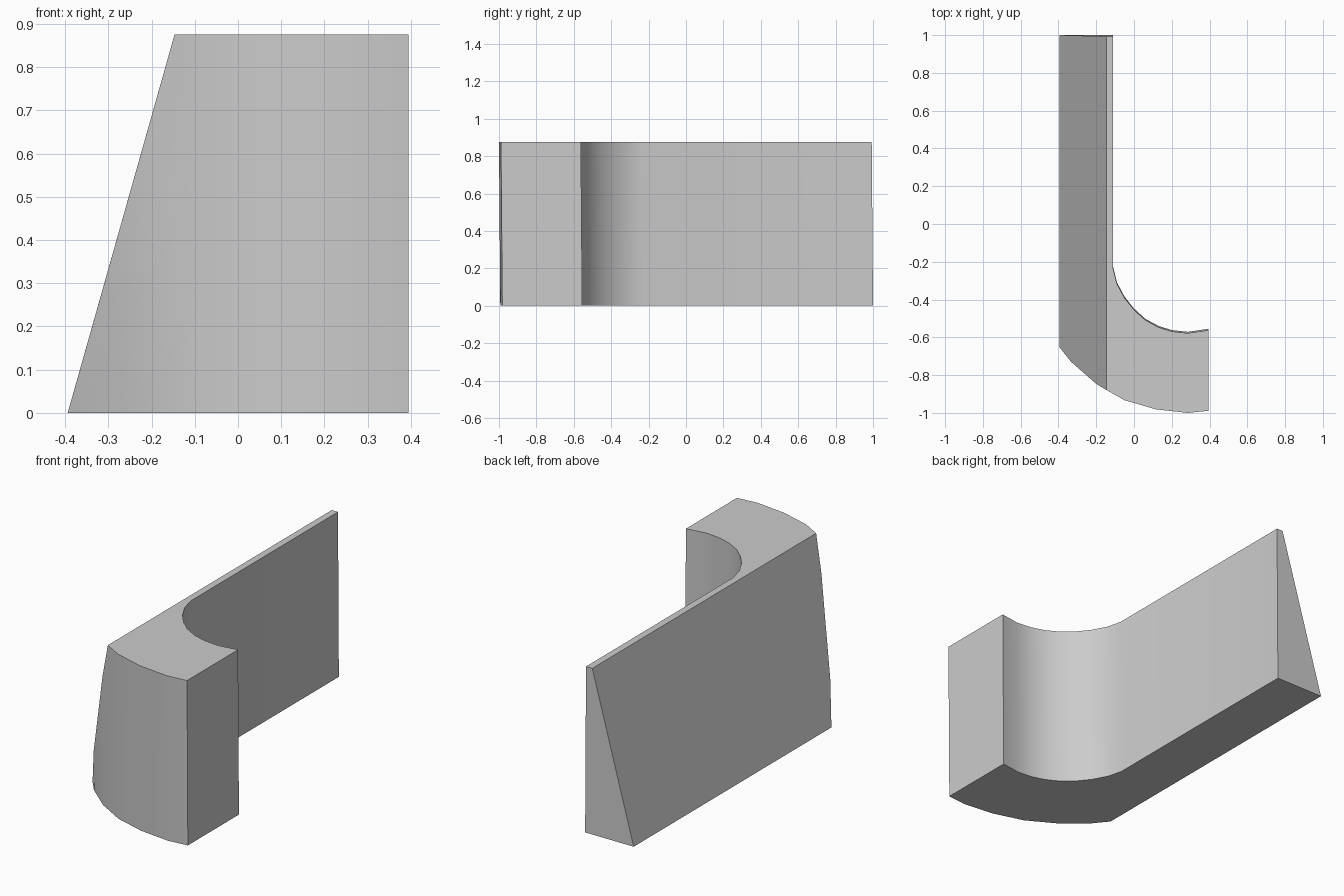
import bpy
import bmesh
from math import radians
from mathutils import Matrix, Vector

cube = bpy.data.objects.get("Cube")
if cube:
    bpy.data.objects.remove(cube)

HEIGHT = 0.875
LEAN = -0.007   # slight shift in y from base to top

# Plan outline: curved outer face, then concave inner face, then straight wall
outer = [(-0.394, -0.653), (-0.335, -0.726), (-0.2, -0.841), (-0.05, -0.926),
         (0.115, -0.974), (0.285, -0.993), (0.394, -0.982)]
inner = [(0.394, -0.555), (0.285, -0.571), (0.2, -0.562), (0.13, -0.54),
         (0.06, -0.502), (0.0, -0.448), (-0.05, -0.385), (-0.09, -0.31),
         (-0.11, -0.23)]
back = [(-0.11, 1.0), (-0.394, 1.0)]

bm = bmesh.new()
base = bm.faces.new([bm.verts.new((x, y, 0)) for x, y in outer + inner + back])
top = bmesh.ops.extrude_face_region(bm, geom=[base])["geom"]
bmesh.ops.translate(bm, verts=[g for g in top if isinstance(g, bmesh.types.BMVert)],
                    vec=(0, LEAN, HEIGHT))

# Sloping side: slice away everything outside the slanted plane
cut = bmesh.ops.bisect_plane(
    bm, geom=bm.verts[:] + bm.edges[:] + bm.faces[:], dist=0.0001,
    plane_co=(-0.3939, 0, 0), plane_no=Vector((-HEIGHT, 0, 0.247)),
    clear_outer=True)
edges = [e for e in bm.edges if e.is_boundary]
bmesh.ops.holes_fill(bm, edges=edges, sides=0)
bmesh.ops.remove_doubles(bm, verts=bm.verts[:], dist=0.0003)
bmesh.ops.recalc_face_normals(bm, faces=bm.faces[:])

mesh = bpy.data.meshes.new("curved_wall")
bm.to_mesh(mesh)
bm.free()
wall = bpy.data.objects.new("curved_wall", mesh)
bpy.context.collection.objects.link(wall)

# Plain grey
grey = bpy.data.materials.new("plain_grey")
grey.use_nodes = True
colour = (0.6, 0.6, 0.6, 1)
grey.diffuse_color = colour
grey.node_tree.nodes["Principled BSDF"].inputs["Base Color"].default_value = colour
mesh.materials.append(grey)

# Smooth curves, sharp corners
bpy.ops.object.select_all(action="DESELECT")
wall.select_set(True)
bpy.context.view_layer.objects.active = wall
bpy.ops.object.shade_smooth_by_angle(angle=radians(30))
